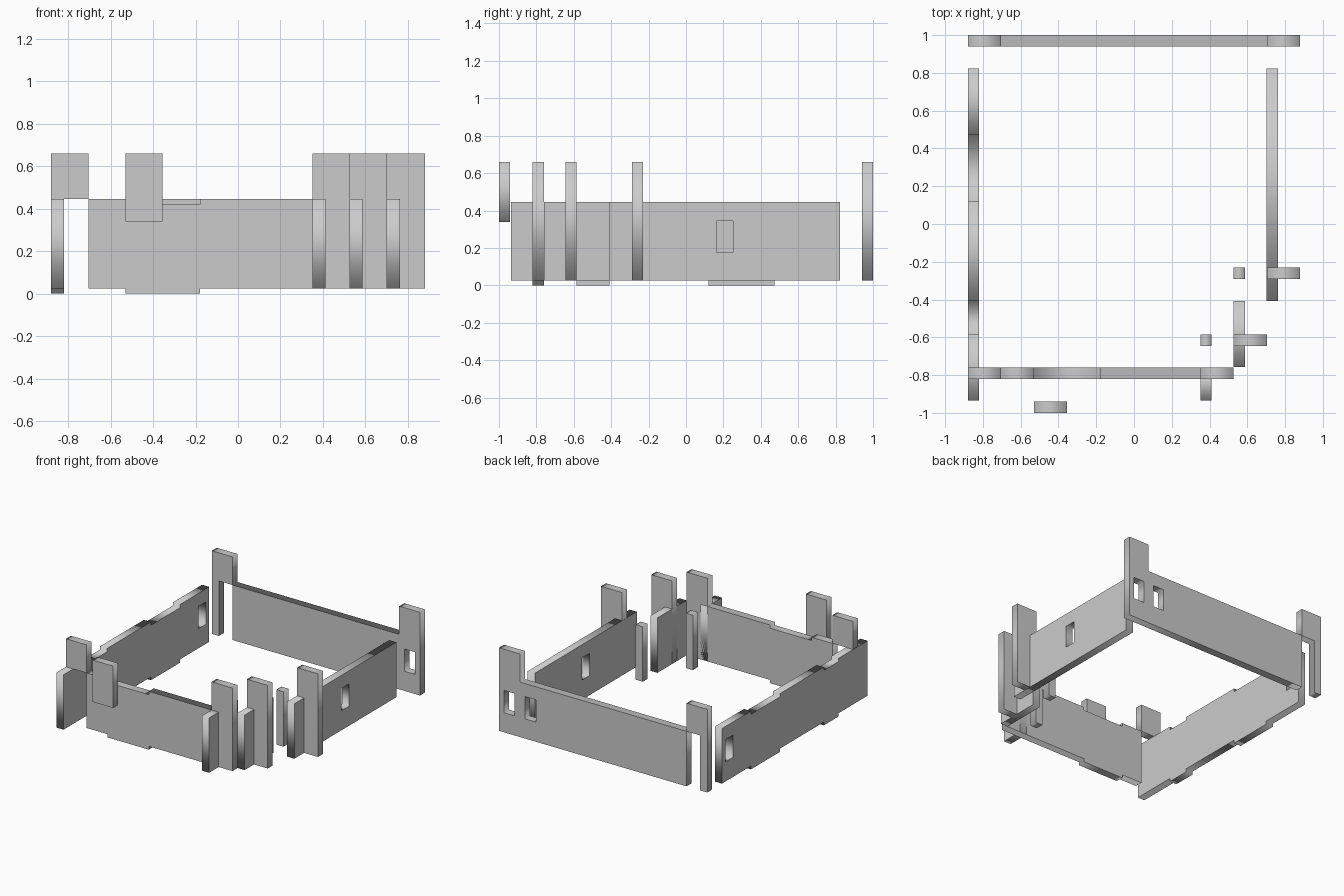
import bpy
from math import pi

if "Cube" in bpy.data.objects:
    bpy.data.objects.remove(bpy.data.objects["Cube"])

T = 0.06                            # wall thickness
LOW, MID, TOP = 0.025, 0.445, 0.66  # wall base, wall top, tower top
WIN = (0.175, 0.345)                # window sill and head
DROP = 0.025                        # panels that sit slightly lower


def rect(a, b, z0, z1):
    return [(a, z0), (b, z0), (b, z1), (a, z1)]


def window(c):
    return rect(c - 0.045, c + 0.045, *WIN)


def wall(name, axis, pos, outline, windows=()):
    """Extruded upright profile running along x or y, centred on pos."""
    cu = bpy.data.curves.new(name, 'CURVE')
    cu.dimensions, cu.fill_mode, cu.extrude = '2D', 'BOTH', T / 2
    for pts in [outline] + [window(c) for c in windows]:
        sp = cu.splines.new('POLY')
        sp.points.add(len(pts) - 1)
        for p, (u, v) in zip(sp.points, pts):
            p.co = (u, v, 0, 1)
        sp.use_cyclic_u = True
    ob = bpy.data.objects.new(name, cu)
    bpy.context.collection.objects.link(ob)
    if axis == 'x':
        ob.location, ob.rotation_euler = (0, pos, 0), (pi / 2, 0, 0)
    else:
        ob.location, ob.rotation_euler = (pos, 0, 0), (pi / 2, 0, pi / 2)
    bpy.ops.object.select_all(action='DESELECT')
    ob.select_set(True)
    bpy.context.view_layer.objects.active = ob
    bpy.ops.object.convert(target='MESH')


def stepped(a, b, drops, tower=None):
    """Wall outline from a to b with lowered panels and an optional end tower."""
    bottom, top = [(a, LOW)], [(a, MID)]
    for d0, d1 in drops:
        bottom += [(d0, LOW), (d0, LOW - DROP), (d1, LOW - DROP), (d1, LOW)]
        top += [(d0, MID), (d0, MID - DROP), (d1, MID - DROP), (d1, MID)]
    top += [(tower, MID), (tower, TOP), (b, TOP)] if tower else [(b, MID)]
    return bottom + [(b, LOW)] + top[::-1]


# Back wall with windowed corner tower, and open doorway at its left end
wall("back_wall", 'x', 0.97, stepped(-0.705, 0.88, [], 0.705), (0.793, 0.615))
wall("back_doorway", 'x', 0.97, [(-0.88, LOW), (-0.82, LOW), (-0.82, MID),
                                 (-0.705, MID), (-0.705, TOP), (-0.88, TOP)])

# Side walls
wall("left_wall", 'y', -0.85,
     stepped(-0.935, 0.823, [(-0.585, -0.408), (0.12, 0.472)]), (0.737,))
wall("right_wall", 'y', 0.732, stepped(-0.408, 0.823, []), (0.207,))

# Front wall, doorway lintel and floating lintel
wall("front_wall", 'x', -0.79, stepped(-0.705, 0.527, [(-0.53, -0.18)], 0.352))
wall("front_doorway_lintel", 'x', -0.79, rect(-0.88, -0.705, MID, TOP))
wall("porch_lintel", 'x', -0.97, rect(-0.53, -0.355, 0.34, TOP))

# Stepped corner: tall panels, short return walls and free posts
wall("inner_tall_panel", 'x', -0.615, rect(0.527, 0.703, LOW, TOP))
wall("outer_tall_panel", 'x', -0.26, rect(0.703, 0.88, LOW, TOP))
wall("front_return", 'y', 0.381, rect(-0.935, -0.76, LOW, MID))
wall("corner_return", 'y', 0.557, rect(-0.758, -0.408, LOW, MID))
wall("inner_post", 'x', -0.615, rect(0.352, 0.41, LOW, MID))
wall("outer_post", 'x', -0.26, rect(0.527, 0.587, LOW, MID))
